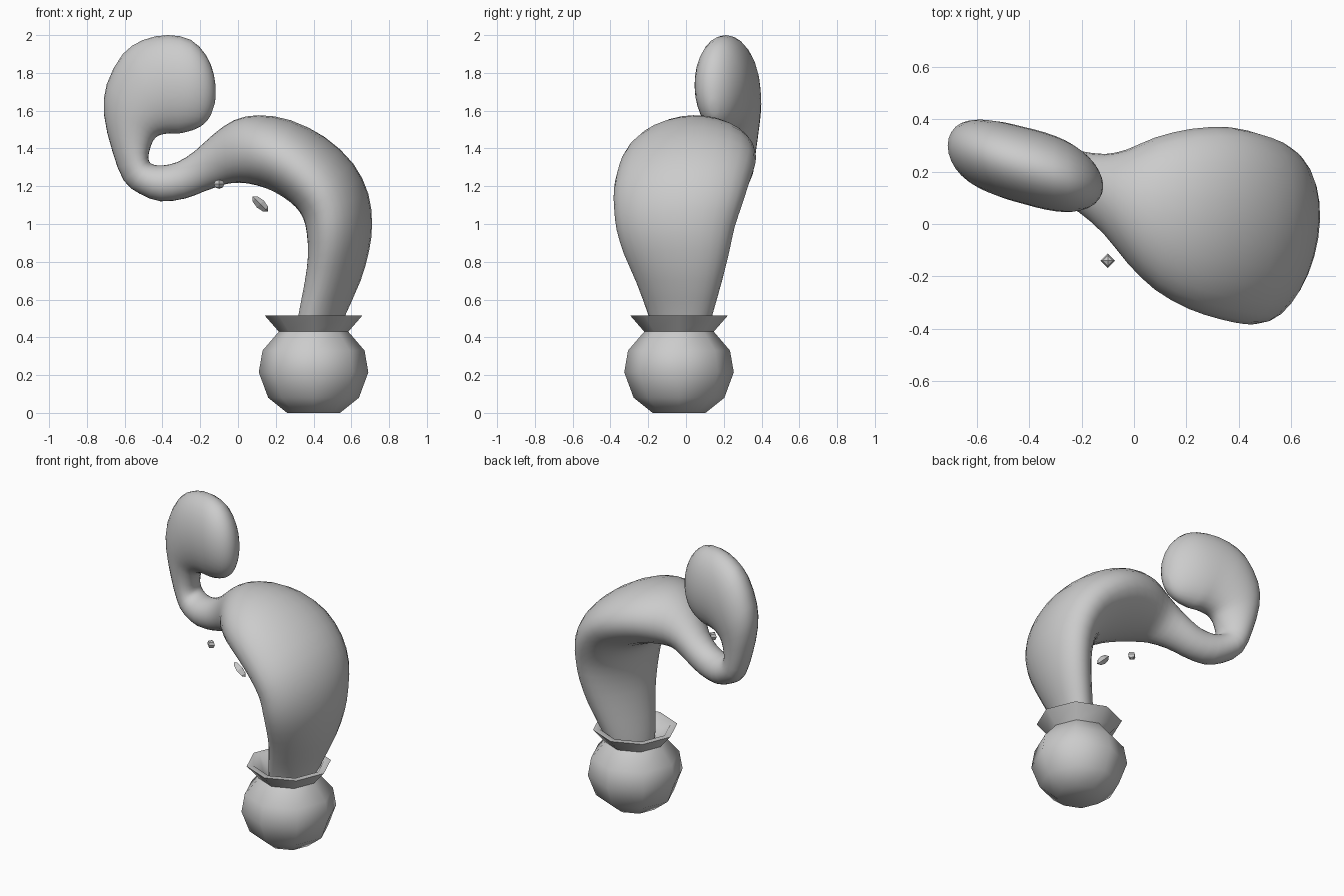
import bpy, math
from mathutils import Vector

if "Cube" in bpy.data.objects:
    bpy.data.objects.remove(bpy.data.objects["Cube"])


def make_object(name, verts, faces, angle):
    mesh = bpy.data.meshes.new(name)
    mesh.from_pydata(verts, [], faces)
    mesh.update()
    obj = bpy.data.objects.new(name, mesh)
    bpy.context.collection.objects.link(obj)
    bpy.ops.object.select_all(action='DESELECT')
    obj.select_set(True)
    bpy.context.view_layer.objects.active = obj
    bpy.ops.object.mode_set(mode='EDIT')
    bpy.ops.mesh.select_all(action='SELECT')
    bpy.ops.mesh.normals_make_consistent(inside=False)
    bpy.ops.object.mode_set(mode='OBJECT')
    bpy.ops.object.shade_smooth_by_angle(angle=math.radians(angle))
    return obj


def loft(name, rings, angle):
    # Bridge equal-sized rings and cap both ends
    n = len(rings[0])
    verts = [p for ring in rings for p in ring]
    faces = [(i * n + j, i * n + (j + 1) % n, (i + 1) * n + (j + 1) % n, (i + 1) * n + j)
             for i in range(len(rings) - 1) for j in range(n)]
    faces.append(tuple(range(n))[::-1])
    faces.append(tuple(range(len(verts) - n, len(verts))))
    return make_object(name, verts, faces, angle)


# Eight-sided round pot with a flared, hollow rim
profile = [(0.14, 0), (0.24, 0.08), (0.29, 0.215), (0.27, 0.33), (0.184, 0.43),
           (0.258, 0.515), (0.217, 0.515), (0.15, 0.43), (0.13, 0.40)]
loft("pot", [[(0.40 + r * math.cos(k * math.pi / 4), -0.037 + r * math.sin(k * math.pi / 4), z)
              for k in range(8)] for r, z in profile], 60)

# Body sections: upper edge (x, z), lower edge (x, z), centre y, half width, twist
body = [
    (.53, .41, .31, .41, -.03, .14, .26),
    (.57, .52, .32, .52, -.03, .17, .26),
    (.65, .70, .352, .69, -.037, .227, .21),
    (.695, .86, .37, .83, -.05, .278, .18),
    (.71, 1.0, .364, .95, -.055, .312, .16),
    (.69, 1.16, .345, 1.03, -.04, .34, .14),
    (.61, 1.32, .305, 1.09, -.022, .36, .12),
    (.46, 1.46, .235, 1.145, .003, .366, .09),
    (.28, 1.55, .145, 1.19, .02, .343, .05),
    (.11, 1.576, .05, 1.215, .04, .29, .02),
    (-.02, 1.55, -.03, 1.217, .068, .217, 0),
    (-.13, 1.475, -.09, 1.203, .112, .155, 0),
    (-.23, 1.385, -.18, 1.172, .16, .118, 0),
    (-.32, 1.328, -.28, 1.135, .19, .102, 0),
    (-.40, 1.31, -.41, 1.12, .215, .10, 0),
    (-.45, 1.315, -.52, 1.16, .235, .10, 0),
]
# Leaf-shaped head fanned around the notch: upper edge, lower edge, half width
head = [
    (-.472, 1.335, -.605, 1.23, .10),
    (-.472, 1.375, -.665, 1.385, .105),
    (-.45, 1.44, -.71, 1.58, .12),
    (-.42, 1.468, -.695, 1.74, .135),
    (-.38, 1.478, -.61, 1.90, .145),
    (-.345, 1.48, -.50, 1.975, .147),
    (-.31, 1.48, -.37, 2.0, .147),
    (-.275, 1.487, -.25, 1.975, .137),
    (-.24, 1.497, -.17, 1.895, .115),
    (-.20, 1.515, -.13, 1.80, .085),
    (-.165, 1.545, -.118, 1.71, .05),
    (-.142, 1.58, -.122, 1.64, .02),
]
TILT = -0.26
sections = [s + (0.0,) for s in body]
for ax, az, bx, bz, hy in head:
    sections.append((ax, az, bx, bz, .218 + TILT * ((ax + bx) / 2 + .4), hy, 0, TILT))

# Smoothly insert a section halfway between each pair
dense = []
for i in range(len(sections) - 1):
    p0, p1, p2, p3 = (sections[min(max(i + k, 0), len(sections) - 1)] for k in (-1, 0, 1, 2))
    dense += [p1, tuple((9 * (b + c) - a - d) / 16 for a, b, c, d in zip(p0, p1, p2, p3))]
dense.append(sections[-1])

rings = []
for ax, az, bx, bz, yc, hy, twist, tilt in dense:
    mid = Vector(((ax + bx) / 2, yc, (az + bz) / 2))
    half = Vector(((ax - bx) / 2, tilt * (ax - bx) / 2, (az - bz) / 2))
    shift = hy * twist
    side = Vector((0, hy, 0)) + half.normalized() * shift
    half *= math.sqrt(max(0, 1 - (shift / half.length) ** 2))
    rings.append([mid + half * math.cos(t) + side * math.sin(t)
                  for t in (k * math.tau / 28 for k in range(28))])
loft("curved_body", rings, 60)


# Two small floating faceted beads
def bead(name, location, scale, tilt):
    bpy.ops.mesh.primitive_uv_sphere_add(segments=4, ring_count=4, radius=1, location=location,
                                         rotation=(0, tilt, 0))
    obj = bpy.context.object
    obj.name = name
    obj.scale = scale


bead("small_bead", (-0.10, -0.14, 1.212), (.028, .028, .026), 0)
bead("long_bead", (0.118, -0.15, 1.106), (.026, .03, .056), math.radians(-46))
